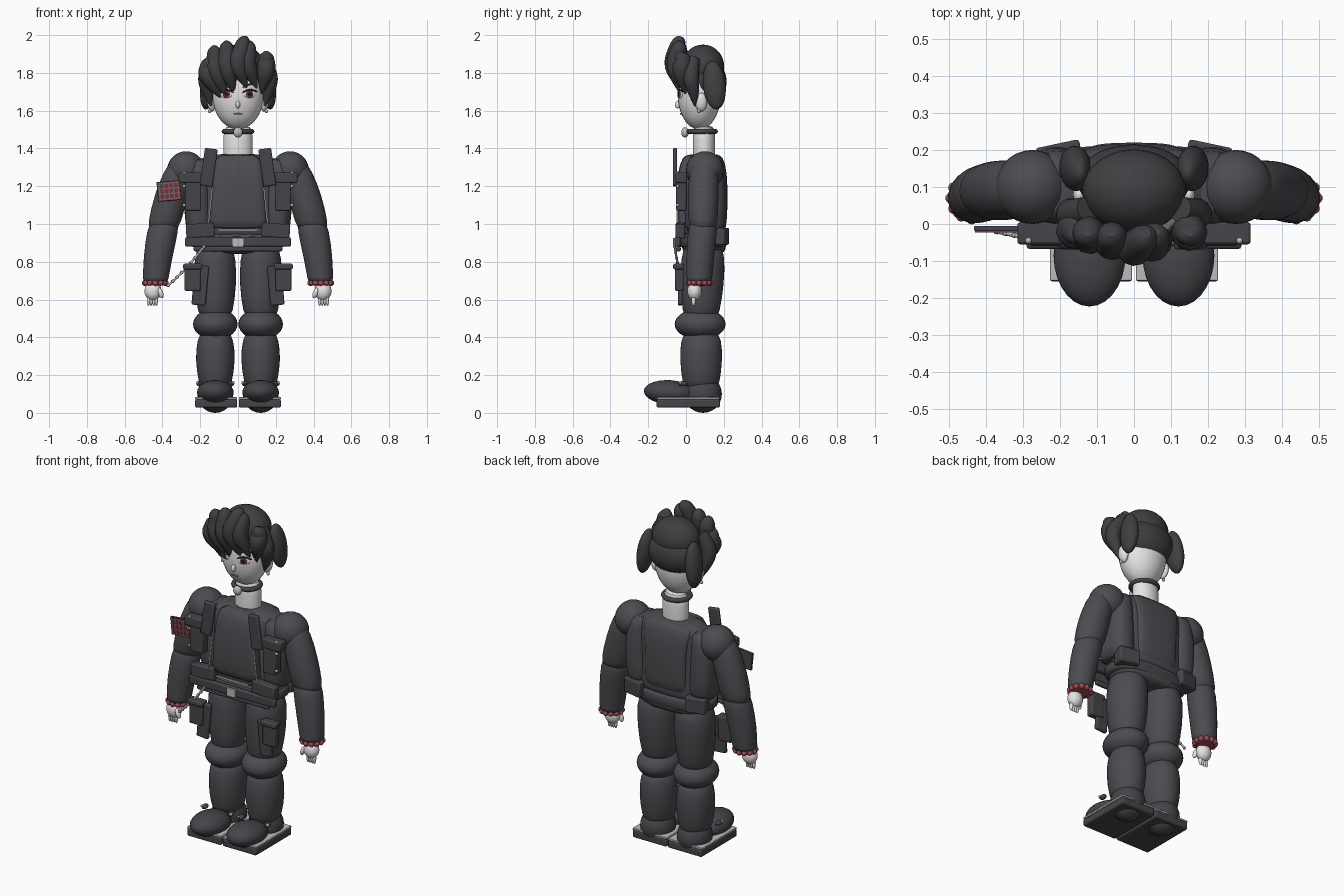
import bpy, bmesh, math
from mathutils import Vector, Matrix

cube = bpy.data.objects.get("Cube")
if cube:
    bpy.data.objects.remove(cube, do_unlink=True)


def material(name, *rgb):
    m = bpy.data.materials.new(name)
    m.use_nodes = True
    m.diffuse_color = (*rgb, 1)
    m.node_tree.nodes["Principled BSDF"].inputs["Base Color"].default_value = (*rgb, 1)
    return m


CLOTH = material("charcoal cloth", .072, .072, .082)
GEAR = material("dark gear", .06, .06, .068)
HAIR = material("black hair", .05, .05, .054)
SKIN = material("pale skin", .8, .78, .77)
METAL = material("light metal", .5, .5, .52)
RED = material("dusty red", .35, .07, .09)
IRIS = material("dark red iris", .2, .03, .045)
BLACK = material("black lines", .012, .012, .015)
ROSE = material("muted lip", .35, .25, .26)
parts = []


def finish(name, bm, mat, rot=(0, 0, 0), loc=(0, 0, 0)):
    bmesh.ops.recalc_face_normals(bm, faces=bm.faces)
    me = bpy.data.meshes.new(name)
    bm.to_mesh(me)
    bm.free()
    me.materials.append(mat)
    ob = bpy.data.objects.new(name, me)
    ob.location = loc
    ob.rotation_euler = [math.radians(a) for a in rot]
    bpy.context.collection.objects.link(ob)
    parts.append(ob)
    return ob


def ball(name, loc, rad, mat, rot=(0, 0, 0), seg=28):
    bm = bmesh.new()
    bmesh.ops.create_uvsphere(bm, u_segments=seg, v_segments=seg // 2, radius=1,
                              matrix=Matrix.Diagonal((*rad, 1)))
    return finish(name, bm, mat, rot, loc)


def box(name, loc, size, mat, rot=(0, 0, 0), bevel=.008):
    bm = bmesh.new()
    bmesh.ops.create_cube(bm, size=1, matrix=Matrix.Diagonal((*size, 1)))
    ob = finish(name, bm, mat, rot, loc)
    if bevel:
        b = ob.modifiers.new("soft edges", "BEVEL")
        b.width, b.segments = bevel, 2
    return ob


def loft(name, rings, mat, power=2, seg=20, sub=1):
    """Stack of level rings, each (x, y, z, radius x, radius y)."""
    bm = bmesh.new()
    loops = []
    for x, y, z, rx, ry in rings:
        loop = []
        for i in range(seg):
            c, s = math.cos(math.tau * i / seg), math.sin(math.tau * i / seg)
            c, s = (math.copysign(abs(v) ** (2 / power), v) for v in (c, s))
            loop.append(bm.verts.new((x + rx * c, y + ry * s, z)))
        loops.append(loop)
    for a, b in zip(loops, loops[1:]):
        for i in range(seg):
            j = (i + 1) % seg
            bm.faces.new((a[i], a[j], b[j], b[i]))
    bm.faces.new(loops[0])
    bm.faces.new(loops[-1])
    ob = finish(name, bm, mat)
    if sub:
        ob.modifiers.new("smooth", "SUBSURF").levels = sub
    return ob


def tube(name, points, radii, mat, cyclic=False):
    cu = bpy.data.curves.new(name, "CURVE")
    cu.dimensions, cu.bevel_depth, cu.bevel_resolution = "3D", 1, 4
    cu.use_fill_caps = True
    sp = cu.splines.new("NURBS")
    sp.points.add(len(points) - 1)
    for p, co, r in zip(sp.points, points, radii):
        p.co, p.radius = (*co, 1), r
    sp.order_u, sp.use_endpoint_u, sp.use_cyclic_u = 3, not cyclic, cyclic
    ob = bpy.data.objects.new(name, cu)
    bpy.context.collection.objects.link(ob)
    me = bpy.data.meshes.new_from_object(ob.evaluated_get(bpy.context.evaluated_depsgraph_get()))
    bpy.data.objects.remove(ob)
    bm = bmesh.new()
    bm.from_mesh(me)
    return finish(name, bm, mat)


# Head, neck and collar
ball("head", (0, .07, 1.69), (.137, .115, .19), SKIN)
loft("neck", [(0, .095, z, .078, .06) for z in (1.33, 1.35, 1.45, 1.53)], SKIN)
ring = [(.075 * math.cos(a), .085 + .072 * math.sin(a), 1.49)
        for a in [math.tau * i / 16 for i in range(16)]]
tube("collar", ring, [.013] * 16, GEAR, cyclic=True)
ball("collar_bell", (0, -.005, 1.485), (.025, .02, .027), METAL)

# Face
ball("nose", (0, -.043, 1.632), (.012, .016, .02), SKIN)
ball("mouth", (0, -.028, 1.583), (.025, .005, .004), ROSE)
for s, side in ((1, "left"), (-1, "right")):
    turn = (0, 0, 22 * s)
    ball(side + "_eye_white", (.062 * s, -.032, 1.687), (.034, .006, .02), SKIN, turn)
    ball(side + "_iris", (.062 * s, -.037, 1.688), (.02, .004, .019), IRIS, turn)
    ball(side + "_pupil", (.062 * s, -.041, 1.688), (.009, .003, .011), BLACK, turn)
    tube(side + "_lash", [(.025 * s, -.043, 1.695), (.06 * s, -.042, 1.722), (.102 * s, -.018, 1.7)],
         [.003, .006, .003], BLACK)
    tube(side + "_brow", [(.025 * s, -.044, 1.722), (.06 * s, -.04, 1.747), (.1 * s, -.012, 1.74)],
         [.003, .005, .003], HAIR)
    ball(side + "_ear", (.142 * s, .08, 1.645), (.022, .032, .05), SKIN, (0, 8 * s, 0))
    ball(side + "_earring", (.15 * s, .068, 1.598), (.009, .009, .011), METAL, seg=12)

# Hair: crown, back mass, side tufts and swept fringe
ball("hair_crown", (0, .09, 1.835), (.14, .112, .115), HAIR)
ball("hair_back", (0, .12, 1.755), (.155, .095, .115), HAIR)
for s, side in ((1, "left"), (-1, "right")):
    ball(side + "_side_tuft", (.158 * s, .15, 1.735), (.042, .06, .13), HAIR, (6, -6 * s, 0))
    tube(side + "_temple_lock", [(.125 * s, .04, 1.87), (.175 * s, .02, 1.8), (.165 * s, .04, 1.7),
                                 (.14 * s, .05, 1.625)], [.035, .045, .035, .006], HAIR)
fringe = [((-.15, 1.87), (-.165, 1.79), (-.08, 1.66)),
          ((-.125, 1.93), (-.12, 1.81), (-.055, 1.665)),
          ((-.06, 1.955), (-.06, 1.83), (-.02, 1.69)),
          ((.035, 1.98), (-.005, 1.85), (.045, 1.72)),
          ((.06, 1.955), (.045, 1.85), (.1, 1.72)),
          ((.15, 1.9), (.15, 1.82), (.125, 1.69))]
for i, (top, mid, tip) in enumerate(fringe):
    edge = abs(mid[0]) * .28
    tube(f"fringe_lock_{i + 1}",
         [(top[0], -.025, top[1] + .012), (top[0], -.03, top[1]),
          ((top[0] + mid[0]) / 2, -.055 + edge, (top[1] + mid[1]) / 2),
          (mid[0], -.07 + edge, mid[1]), ((mid[0] + tip[0]) / 2, -.06 + edge, (mid[1] + tip[1]) / 2),
          (tip[0], -.045 + edge, tip[1])], [.012, .035, .046, .05, .036, .004], HAIR)

# Torso, vest and belt
loft("torso", [(0, .095, .92, .23, .11), (0, .095, .95, .24, .115), (0, .095, 1.1, .215, .11),
               (0, .1, 1.25, .225, .11), (0, .1, 1.34, .22, .1), (0, .1, 1.375, .13, .075)],
     CLOTH, 2.6)
loft("vest_front", [(0, -.005, .975, .15, .03), (0, -.012, .99, .155, .035), (0, -.015, 1.18, .14, .04),
                    (0, 0, 1.33, .125, .035), (0, .03, 1.37, .11, .03)], CLOTH, 4)
loft("vest_back", [(0, .17, .96, .13, .035), (0, .18, 1.0, .14, .038), (0, .185, 1.2, .13, .038),
                   (0, .175, 1.33, .16, .035), (0, .15, 1.37, .15, .03)], CLOTH, 3)
loft("hips", [(0, .095, .84, .19, .1), (0, .095, .86, .22, .118), (0, .095, .93, .24, .122),
              (0, .095, .96, .23, .115)], CLOTH, 2.6)
loft("belt", [(0, .09, z, .25, .125) for z in (.875, .88, .93, .935)], GEAR, 2.6)
box("belt_front", (0, -.045, .905), (.56, .03, .05), GEAR)
box("belt_lower_strap", (0, -.04, .868), (.47, .025, .026), GEAR)
box("belt_buckle", (0, -.063, .902), (.06, .012, .05), METAL, bevel=.003)
box("vest_hem_trim", (0, -.05, .968), (.21, .008, .01), METAL, bevel=0)

for s, side in ((1, "left"), (-1, "right")):
    # Vest side, straps and pouches
    loft(side + "_vest_side", [(.2 * s, .1, .95, .06, .09), (.205 * s, .1, .98, .075, .107),
                               (.215 * s, .1, 1.15, .075, .112), (.21 * s, .1, 1.3, .065, .1),
                               (.19 * s, .1, 1.35, .045, .08)], CLOTH, 2.6)
    box(side + "_shoulder_strap", (.155 * s, -.058, 1.3), (.068, .022, .2), GEAR, (0, -8 * s, 0))
    box(side + "_chest_flap", (.25 * s, -.025, 1.245), (.13, .06, .055), GEAR)
    box(side + "_chest_pouch", (.238 * s, -.025, 1.15), (.085, .055, .16), GEAR)
    box(side + "_zip", (.147 * s, -.046, 1.09), (.008, .008, .21), METAL, (0, -6 * s, 0), 0)
    box(side + "_waist_pouch", (.2 * s, -.03, .965), (.15, .05, .075), GEAR, (0, 4 * s, 0))
    box(side + "_back_pouch", (.2 * s, .18, .935), (.12, .075, .09), GEAR, (0, 0, -12 * s))
    for z in (1.27, 1.2, 1.1):
        ball(side + "_stud", (.285 * s, -.045, z), (.009, .009, .009), METAL, seg=10)

    # Arm
    ball(side + "_shoulder", (.275 * s, .1, 1.285), (.1, .1, .1), CLOTH)
    loft(side + "_upper_arm", [(.4 * s, .09, .96, .07, .06), (.39 * s, .09, 1.0, .09, .08),
                               (.355 * s, .09, 1.15, .09, .083), (.315 * s, .095, 1.28, .08, .08),
                               (.3 * s, .095, 1.34, .05, .05)], CLOTH)
    loft(side + "_forearm", [(.437 * s, .07, .69, .062, .062), (.437 * s, .07, .695, .068, .068),
                             (.425 * s, .075, .82, .077, .075), (.398 * s, .088, .97, .086, .08),
                             (.385 * s, .09, 1.035, .07, .065)], CLOTH)
    loft(side + "_cuff", [(.44 * s, .07, z, r, r) for z, r in ((.672, .05), (.68, .063), (.7, .064))], RED)
    for i in range(12):
        a = math.tau * i / 12
        ball(side + "_cuff_scallop", ((.438 + .056 * math.cos(a)) * s, .07 + .056 * math.sin(a), .688),
             (.016, .016, .016), RED, seg=10)
    ball(side + "_hand", (.45 * s, .045, .645), (.045, .038, .05), SKIN)
    ball(side + "_thumb", (.41 * s, .025, .635), (.014, .016, .03), SKIN, (0, 20 * s, 0), 14)
    for i in range(4):
        ball(side + "_finger", ((.432 + .014 * i) * s, .04, .6), (.009, .012, .034), SKIN, seg=12)

    # Leg
    loft(side + "_thigh", [(.12 * s, .08, .49, .07, .08), (.12 * s, .08, .53, .095, .1),
                           (.12 * s, .085, .68, .114, .118), (.122 * s, .09, .82, .112, .118),
                           (.12 * s, .09, .9, .09, .1)], CLOTH)
    ball(side + "_knee", (.12 * s, .075, .47), (.118, .135, .082), CLOTH)
    loft(side + "_shin", [(.12 * s, .08, .12, .07, .085), (.12 * s, .08, .16, .09, .1),
                          (.12 * s, .08, .28, .108, .115), (.12 * s, .08, .39, .098, .11),
                          (.12 * s, .08, .44, .07, .08)], CLOTH)
    ball(side + "_heel", (.12 * s, .09, .1), (.095, .1, .1), GEAR)
    ball(side + "_toe", (.12 * s, -.085, .108), (.097, .138, .065), GEAR, (-4, 0, 0))
    box(side + "_sole", (.116 * s, .012, .05), (.222, .335, .044), GEAR)
    box(side + "_sole_welt", (.116 * s, .012, .077), (.222, .33, .012), METAL, bevel=.003)
    for k in (-1, 1):
        ball(side + "_boot_buckle", ((.12 + .085 * k) * s, -.015, .155), (.016, .025, .014), GEAR, seg=12)
        ball(side + "_boot_rivet", ((.12 + .095 * k) * s, -.03, .16), (.008, .008, .008), METAL, seg=10)

    # Thigh panel and pouch
    box(side + "_thigh_panel", (.2 * s, -.03, .675), (.075, .025, .21), GEAR, (0, -5 * s, 0))
    box(side + "_thigh_pouch", (.24 * s, -.035, .71), (.085, .045, .13), GEAR)
    box(side + "_thigh_pouch_flap", (.24 * s, -.04, .775), (.1, .055, .03), GEAR)

# Checked arm badge
tilt = Matrix.Rotation(math.radians(-5), 4, "Y")
centre = Vector((-.365, -.012, 1.175))
box("badge_backing", centre, (.125, .014, .105), GEAR, (0, -5, 0), .003)
for i in range(4):
    box("badge_row", centre + tilt @ Vector((0, -.008, -.042 + .028 * i)), (.12, .007, .007), RED,
        (0, -5, 0), 0)
for i in range(5):
    box("badge_column", centre + tilt @ Vector((-.05 + .025 * i, -.008, 0)), (.007, .006, .095), RED,
        (0, -5, 0), 0)

# Hanging chain at the right hip
start, end = Vector((-.18, -.06, .88)), Vector((-.37, -.02, .675))
tube("hip_chain", [start, start.lerp(end, .5) + Vector((0, 0, -.02)), end], [.006] * 3, METAL)
for i in range(9):
    p = start.lerp(end, i / 8) - Vector((0, 0, .04 * i / 8 * (1 - i / 8)))
    ball("chain_link", p, (.01, .008, .01), METAL, seg=8)

# Smooth shading with sharp edges kept
bpy.ops.object.select_all(action="DESELECT")
for ob in parts:
    ob.select_set(True)
bpy.context.view_layer.objects.active = parts[0]
bpy.ops.object.shade_smooth_by_angle(angle=math.radians(40))
